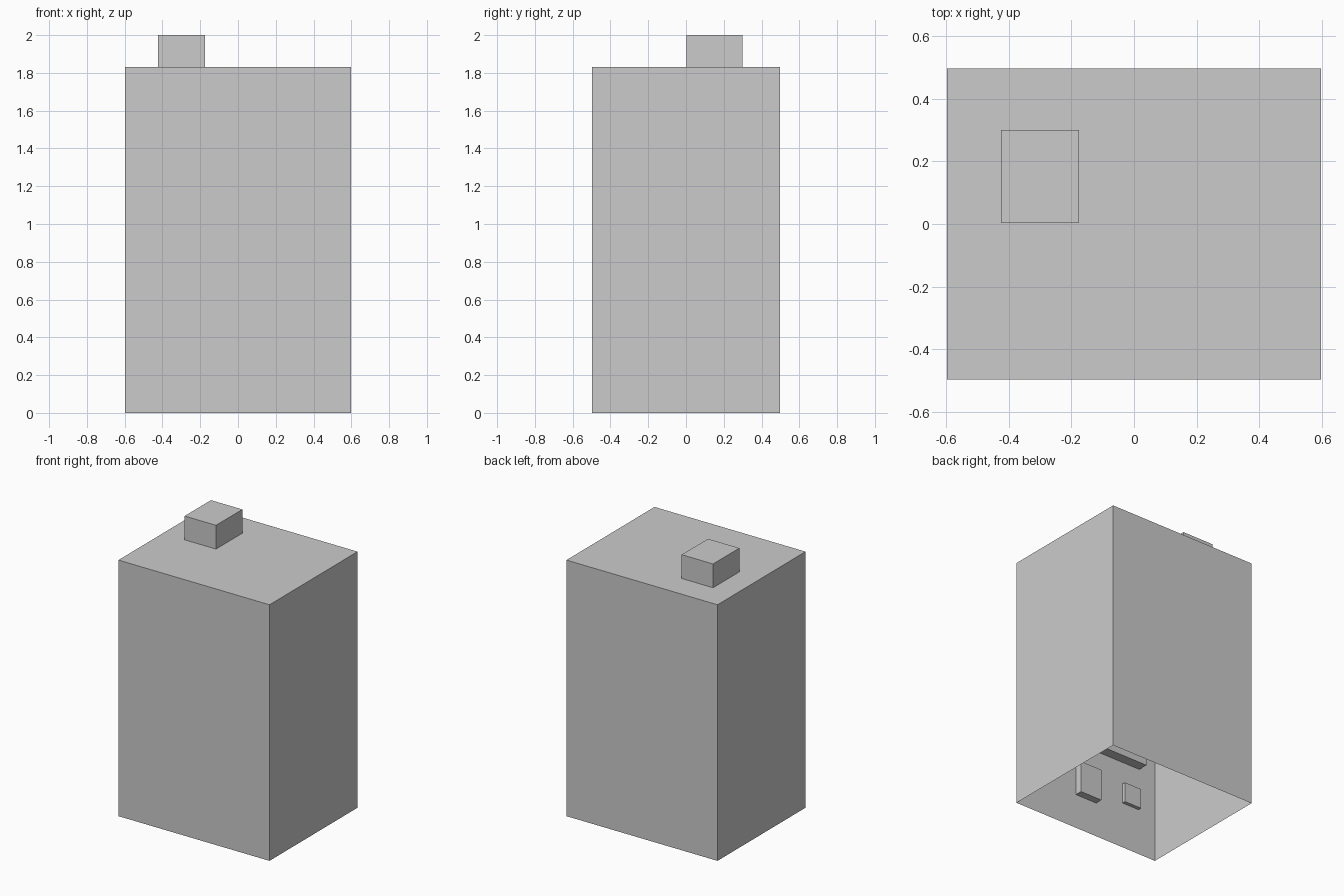
import bpy, bmesh

if "Cube" in bpy.data.objects:
    bpy.data.objects.remove(bpy.data.objects["Cube"])


def box(name, x0, x1, y0, y1, z0, z1, open_bottom=False):
    """Axis-aligned box given by its extents, optionally without a floor."""
    bm = bmesh.new()
    bmesh.ops.create_cube(bm, size=1)
    for v in bm.verts:
        v.co.x = x1 if v.co.x > 0 else x0
        v.co.y = y1 if v.co.y > 0 else y0
        v.co.z = z1 if v.co.z > 0 else z0
    bm.normal_update()
    if open_bottom:
        floor = [f for f in bm.faces if f.normal.z < -0.9]
        bmesh.ops.delete(bm, geom=floor, context='FACES_ONLY')
    mesh = bpy.data.meshes.new(name)
    bm.to_mesh(mesh)
    bm.free()
    obj = bpy.data.objects.new(name, mesh)
    bpy.context.collection.objects.link(obj)
    return obj


HX, HY, ROOF = 0.597, 0.497, 1.83
FRONT = -HY + 0.004   # inner side of the front wall

# Thin-walled building shell, open underneath
box("building_shell", -HX, HX, -HY, HY, 0, ROOF, open_bottom=True)

# Roof block
box("chimney", -0.424, -0.176, 0.003, 0.3, ROOF, 2.0)

# Panels on the inside of the front wall
box("door_panel", -0.088, 0.088, FRONT, -0.44, 0.25, 0.48)
box("front_board", -0.46, 0.46, FRONT, -0.42, 0.645, 0.8)
for side, name in ((-1, "left_window"), (1, "right_window")):
    xs = sorted((side * 0.313, side * 0.453))
    box(name, xs[0], xs[1], FRONT, -0.467, 0.335, 0.48)
